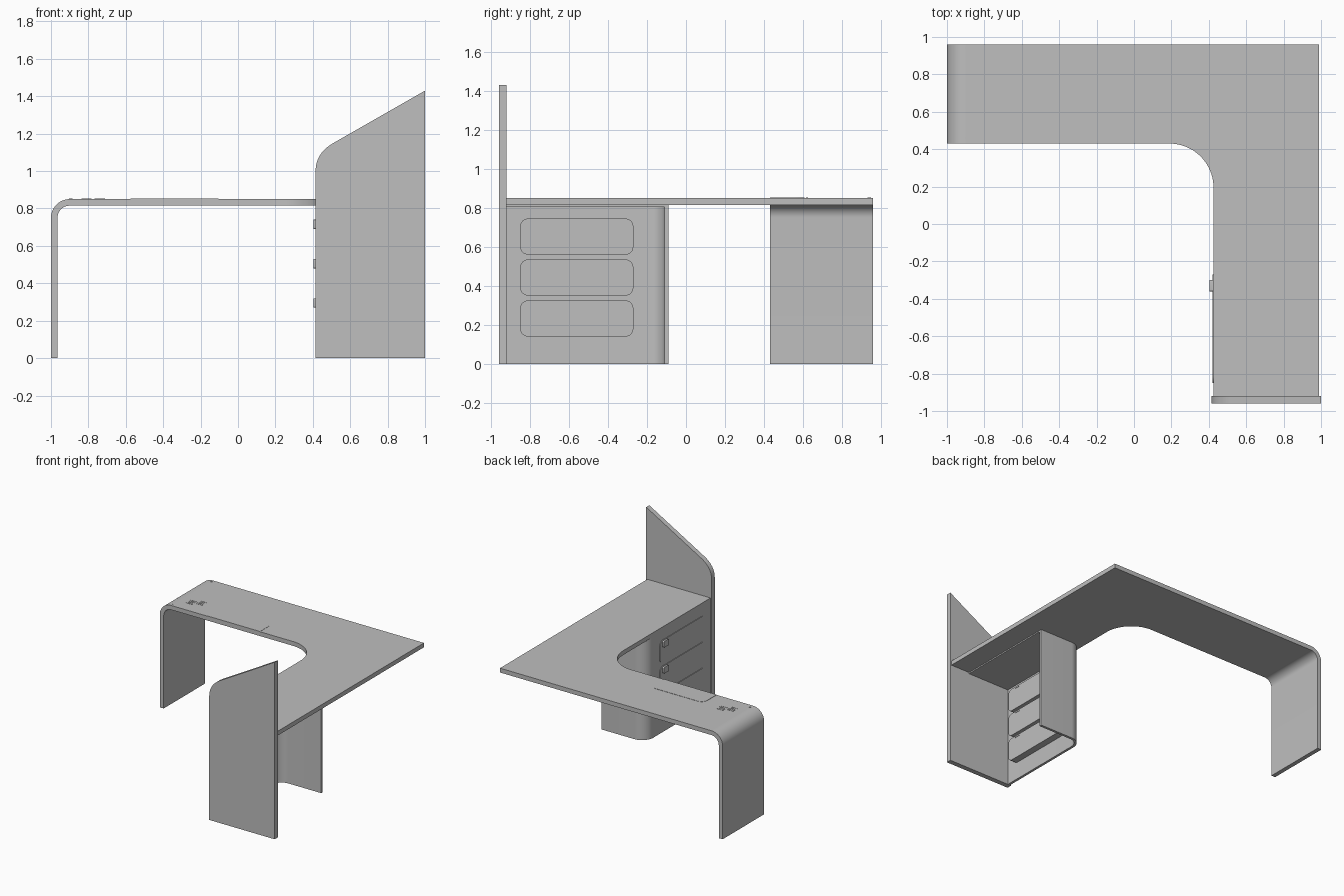
import bpy, bmesh, math
from mathutils import Vector

cube = bpy.data.objects.get("Cube")
if cube:
    bpy.data.objects.remove(cube, do_unlink=True)

grey = bpy.data.materials.new("light_grey")
grey.use_nodes = True
colour = (0.52, 0.52, 0.52, 1)
grey.diffuse_color = colour
grey.node_tree.nodes["Principled BSDF"].inputs["Base Color"].default_value = colour


def prism(name, outline, axis, lo, hi):
    """Extrude a 2D outline along an axis, from lo to hi."""
    place = {"x": lambda u, v: (lo, u, v),
             "y": lambda u, v: (u, lo, v),
             "z": lambda u, v: (u, v, lo)}[axis]
    bm = bmesh.new()
    face = bm.faces.new([bm.verts.new(place(u, v)) for u, v in outline])
    out = bmesh.ops.extrude_face_region(bm, geom=[face])
    step = Vector([hi - lo if a == axis else 0 for a in "xyz"])
    bmesh.ops.translate(bm, vec=step,
                        verts=[g for g in out["geom"] if isinstance(g, bmesh.types.BMVert)])
    bmesh.ops.recalc_face_normals(bm, faces=bm.faces)
    mesh = bpy.data.meshes.new(name)
    bm.to_mesh(mesh)
    bm.free()
    mesh.materials.append(grey)
    obj = bpy.data.objects.new(name, mesh)
    bpy.context.collection.objects.link(obj)
    bpy.ops.object.select_all(action="DESELECT")
    obj.select_set(True)
    bpy.context.view_layer.objects.active = obj
    bpy.ops.object.shade_smooth_by_angle(angle=math.radians(30))
    return obj


def arc(cx, cy, r, start, end, steps=12):
    angles = [math.radians(start + (end - start) * i / steps) for i in range(steps + 1)]
    return [(cx + r * math.cos(a), cy + r * math.sin(a)) for a in angles]


def rect(x0, x1, y0, y1):
    return [(x0, y0), (x1, y0), (x1, y1), (x0, y1)]


def rounded(x0, x1, y0, y1, r):
    return (arc(x0 + r, y0 + r, r, 180, 270, 6) + arc(x1 - r, y0 + r, r, 270, 360, 6)
            + arc(x1 - r, y1 - r, r, 0, 90, 6) + arc(x0 + r, y1 - r, r, 90, 180, 6))


# Main levels and edges
TOP, UNDER = 0.85, 0.815
BACK, INNER, RIGHT = 0.96, 0.43, 0.99
SIDE, PANEL = 0.425, -0.92

# Waterfall end: leg bending into the worktop
bend = ([(-1, 0)] + arc(-0.9, 0.75, 0.1, 180, 90)
        + arc(-0.9, 0.75, 0.065, 90, 180) + [(-0.965, 0)])
prism("waterfall_leg", bend, "y", INNER, BACK)

# Worktop: back arm, rounded corner piece and side arm
prism("back_worktop", rect(-0.9, 0.19, INNER, BACK), "z", UNDER, TOP)
corner = ([(0.19, BACK)] + arc(0.19, 0.195, 0.235, 90, 0, 20)
          + [(RIGHT, 0.195), (RIGHT, BACK)])
prism("corner_worktop", corner, "z", UNDER, TOP)
prism("side_worktop", rect(SIDE, RIGHT, PANEL, 0.195), "z", UNDER, TOP)

# Tall end panel with sloping top and curved shoulder
p0, p1, p2 = Vector((0.415, 1.0)), Vector((0.415, 1.096)), Vector((0.51, 1.15))
shoulder = [tuple((1 - t) ** 2 * p0 + 2 * t * (1 - t) * p1 + t * t * p2)
            for t in [i / 12 for i in range(13)]]
prism("end_panel", [(1, 0)] + [(0.415, 0)] + shoulder + [(1, 1.43)],
      "y", -0.96, PANEL)

# Cabinet: curved wall, open at the outer side, under a thin top plate
wall = ([(SIDE, PANEL)] + arc(0.525, -0.19, 0.1, 180, 90)
        + [(0.82, -0.09), (0.82, -0.11)]
        + arc(0.525, -0.19, 0.08, 90, 180) + [(0.445, PANEL)])
prism("cabinet_wall", wall, "z", 0, 0.805)
lid = ([(SIDE, PANEL)] + arc(0.525, -0.19, 0.1, 180, 90)
       + [(0.82, -0.09), (0.82, PANEL)])
prism("cabinet_top", lid, "z", 0.805, UNDER)

# Drawers and their small pulls
for i, base in enumerate((0.14, 0.35, 0.56)):
    prism(f"drawer_{i}", rounded(-0.85, -0.27, base, base + 0.185, 0.04), "x", 0.42, 0.5)
    prism(f"drawer_pull_{i}", rounded(-0.36, -0.3, base + 0.13, base + 0.18, 0.008),
          "x", 0.405, 0.42)
    prism(f"drawer_slot_{i}", rect(-0.77, -0.72, base + 0.17, base + 0.176),
          "x", 0.5, 0.503)

# Flush access panel in the back worktop
hatch = ([(-0.575, INNER)] + arc(-0.525, 0.55, 0.05, 180, 90, 8)
         + arc(-0.155, 0.55, 0.05, 90, 0, 8) + [(-0.105, INNER)])
prism("access_panel", hatch, "z", TOP, TOP + 0.002)

# Vent slats and fixing studs near the waterfall end
for n, (x, y) in enumerate(((-0.81, 0.53), (-0.74, 0.56))):
    for k in range(4):
        prism(f"vent_slat_{n}_{k}",
              rounded(x - 0.028, x + 0.028, y + k * 0.018, y + k * 0.018 + 0.011, 0.004),
              "z", TOP, TOP + 0.002)
for n, y in enumerate((0.46, 0.94)):
    prism(f"fixing_stud_{n}", arc(-0.895, y, 0.009, 0, 337.5, 15), "z", TOP, TOP + 0.002)
